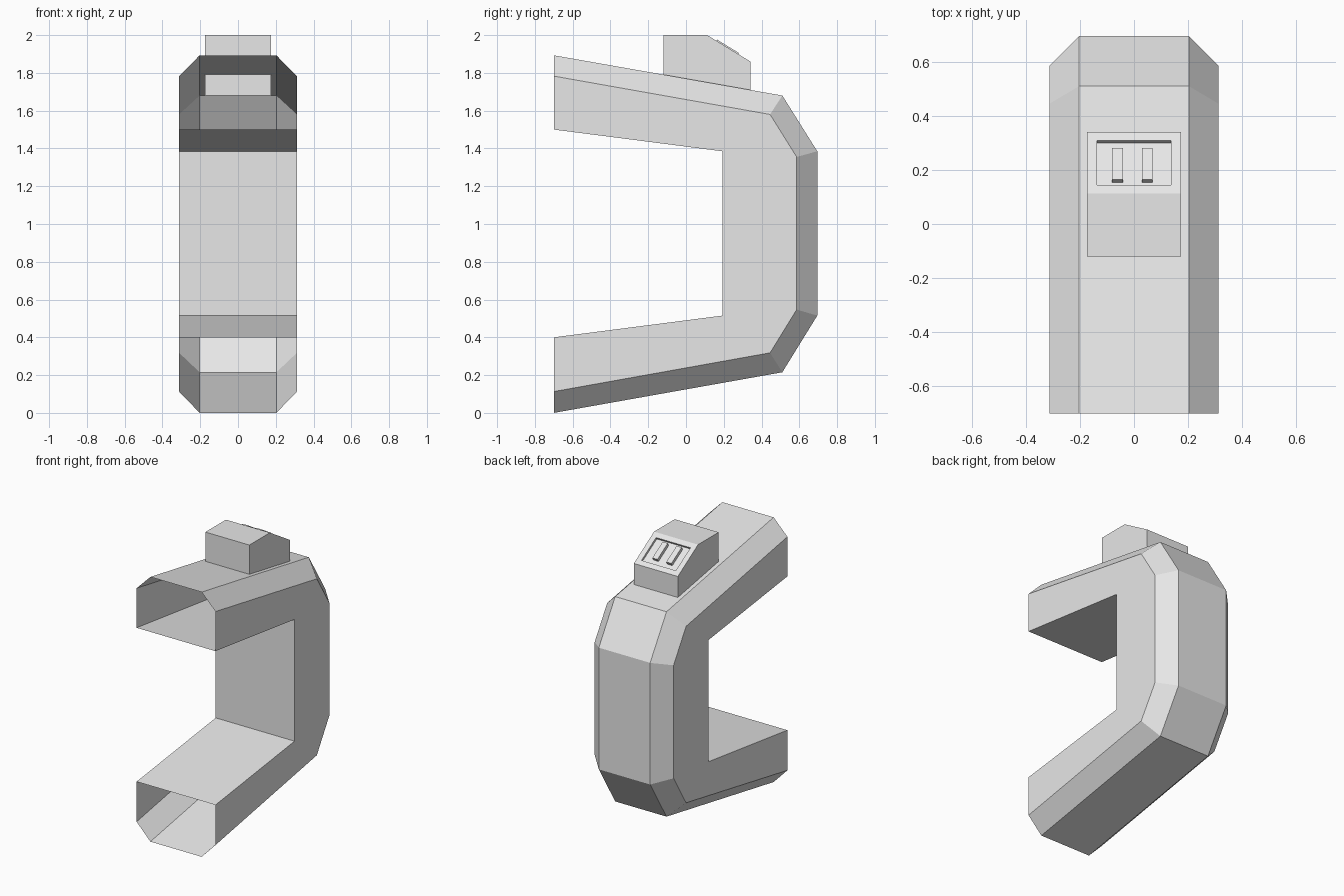
import bpy, bmesh, math
from mathutils import Matrix, Vector

cube = bpy.data.objects.get("Cube")
if cube:
    bpy.data.objects.remove(cube)

# Single plain grey
grey = bpy.data.materials.new("light grey")
grey.use_nodes = True
grey.diffuse_color = (0.8, 0.8, 0.8, 1)
grey.node_tree.nodes["Principled BSDF"].inputs["Base Color"].default_value = grey.diffuse_color


def finish(bm, name):
    mesh = bpy.data.meshes.new(name)
    bm.to_mesh(mesh)
    bm.free()
    mesh.materials.append(grey)
    obj = bpy.data.objects.new(name, mesh)
    bpy.context.collection.objects.link(obj)
    return obj


def rail(bm, x, path):
    return [bm.verts.new((x, y, z)) for y, z in path]


def bridge(bm, a, b):
    for i in range(len(a) - 1):
        bm.faces.new((a[i], a[i + 1], b[i + 1], b[i]))


# Hollow bracket: outer back, chamfer and inner rails, open at both ends
outer = [(-0.7, 1.893), (0.51, 1.68), (0.695, 1.385), (0.695, 0.515), (0.51, 0.215), (-0.7, 0)]
middle = [(-0.7, 1.783), (0.445, 1.58), (0.586, 1.355), (0.586, 0.547), (0.445, 0.318), (-0.7, 0.113)]
inner = [(-0.7, 1.5), (0.193, 1.385), (0.193, 0.515), (-0.7, 0.4)]
bm = bmesh.new()
out_l, out_r = (rail(bm, s * 0.203, outer) for s in (1, -1))
mid_l, mid_r = (rail(bm, s * 0.312, middle) for s in (1, -1))
in_l, in_r = (rail(bm, s * 0.312, inner) for s in (1, -1))
bridge(bm, out_l, out_r)
bridge(bm, mid_l, out_l)
bridge(bm, out_r, mid_r)
bridge(bm, in_r, in_l)
bm.faces.new(in_l + mid_l[::-1])
bm.faces.new(mid_r + in_r[::-1])
bmesh.ops.recalc_face_normals(bm, faces=bm.faces)
# The arms' wide outside face must point up at the top
bm.faces.ensure_lookup_table()
if bm.faces[0].normal.z < 0:
    bmesh.ops.reverse_faces(bm, faces=bm.faces)
finish(bm, "bracket_shell")

# Sight housing with a recessed panel in its sloping back
housing = [(-0.12, 2), (0.112, 2), (0.341, 1.86), (0.341, 1.68), (-0.12, 1.68)]
bm = bmesh.new()
left, right = rail(bm, 0.174, housing), rail(bm, -0.174, housing)
bridge(bm, left + left[:1], right + right[:1])
bm.faces.new(left[::-1])
bm.faces.new(right)
bmesh.ops.recalc_face_normals(bm, faces=bm.faces)
bm.normal_update()
slope = max(bm.faces, key=lambda f: min(f.normal.y, f.normal.z))
bmesh.ops.inset_individual(bm, faces=[slope], thickness=0.038, use_even_offset=True)
bmesh.ops.inset_individual(bm, faces=[slope], thickness=0, depth=-0.016)
finish(bm, "sight_housing")

# Two raised bars standing in the panel
tilt = math.atan2(housing[2][1] - housing[1][1], housing[2][0] - housing[1][0])
frame = Matrix.Translation(Vector((0, *housing[1]))) @ Matrix.Rotation(tilt, 4, "X")
for name, x in (("right_bar", -0.061), ("left_bar", 0.049)):
    bm = bmesh.new()
    bmesh.ops.create_cube(bm, size=1)
    bm.transform(frame @ Matrix.Translation((x, 0.126, -0.0045)) @ Matrix.Diagonal((0.04, 0.136, 0.023, 1)))
    finish(bm, name)
